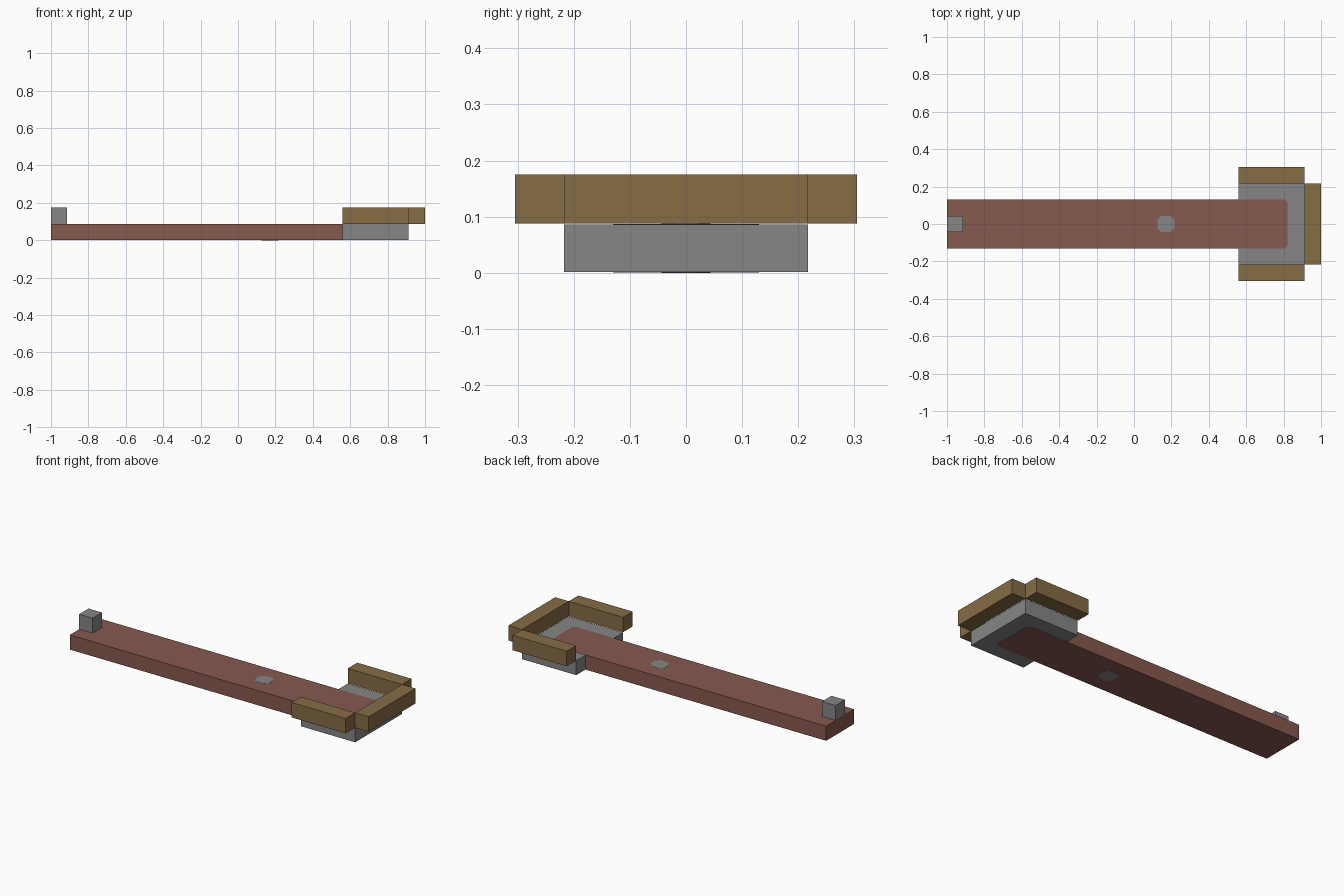
import bpy
import bmesh

cube = bpy.data.objects.get("Cube")
if cube:
    bpy.data.objects.remove(cube, do_unlink=True)


def material(name, rgb):
    mat = bpy.data.materials.new(name)
    mat.use_nodes = True
    colour = (*rgb, 1)
    mat.diffuse_color = colour
    mat.node_tree.nodes["Principled BSDF"].inputs["Base Color"].default_value = colour
    return mat


grey = material("stone grey", (0.24, 0.24, 0.24))
red_brown = material("red brown", (0.24, 0.1, 0.078))
tan = material("tan wood", (0.24, 0.15, 0.06))


def box(name, x, y, z, mat, chamfer=0, chamfer_from=-2):
    """Box from min/max ranges; upright edges past chamfer_from are cut."""
    bm = bmesh.new()
    bmesh.ops.create_cube(bm, size=1)
    for v in bm.verts:
        v.co = [r[0] if c < 0 else r[1] for c, r in zip(v.co, (x, y, z))]
    if chamfer:
        edges = [e for e in bm.edges
                 if abs(e.verts[0].co.z - e.verts[1].co.z) > 0.01
                 and e.verts[0].co.x > chamfer_from]
        bmesh.ops.bevel(bm, geom=edges, offset=chamfer, segments=1, affect='EDGES')
    mesh = bpy.data.meshes.new(name)
    bm.to_mesh(mesh)
    bm.free()
    mesh.materials.append(mat)
    obj = bpy.data.objects.new(name, mesh)
    bpy.context.collection.objects.link(obj)
    return obj


T = 0.0875      # common thickness
HALF = 0.217    # half width of the base
GAP = 0.0008    # keeps flush faces apart
low, high = (0, T), (T, 2 * T)

# Long arm, its through pin and the upright peg at the tip
box("arm", (-1, 0.82), (-0.13, 0.13), (GAP, T - GAP), red_brown, 0.013, 0)
box("pin", (0.125, 0.217), (-0.0435, 0.0435), low, grey, 0.02)
box("tip_peg", (-1, -0.913), (-0.0435, 0.0435), high, grey)

# Base block around the arm's end
box("base", (0.56, 0.912), (-HALF, HALF), (2 * GAP, T - 2 * GAP), grey)

# Raised rails on three sides of the base
box("end_rail", (0.912, 1), (-HALF, HALF), high, tan)
for name, ys in (("left_rail", (HALF, 0.305)), ("right_rail", (-0.305, -HALF))):
    box(name, (0.56, 0.912), ys, high, tan)
